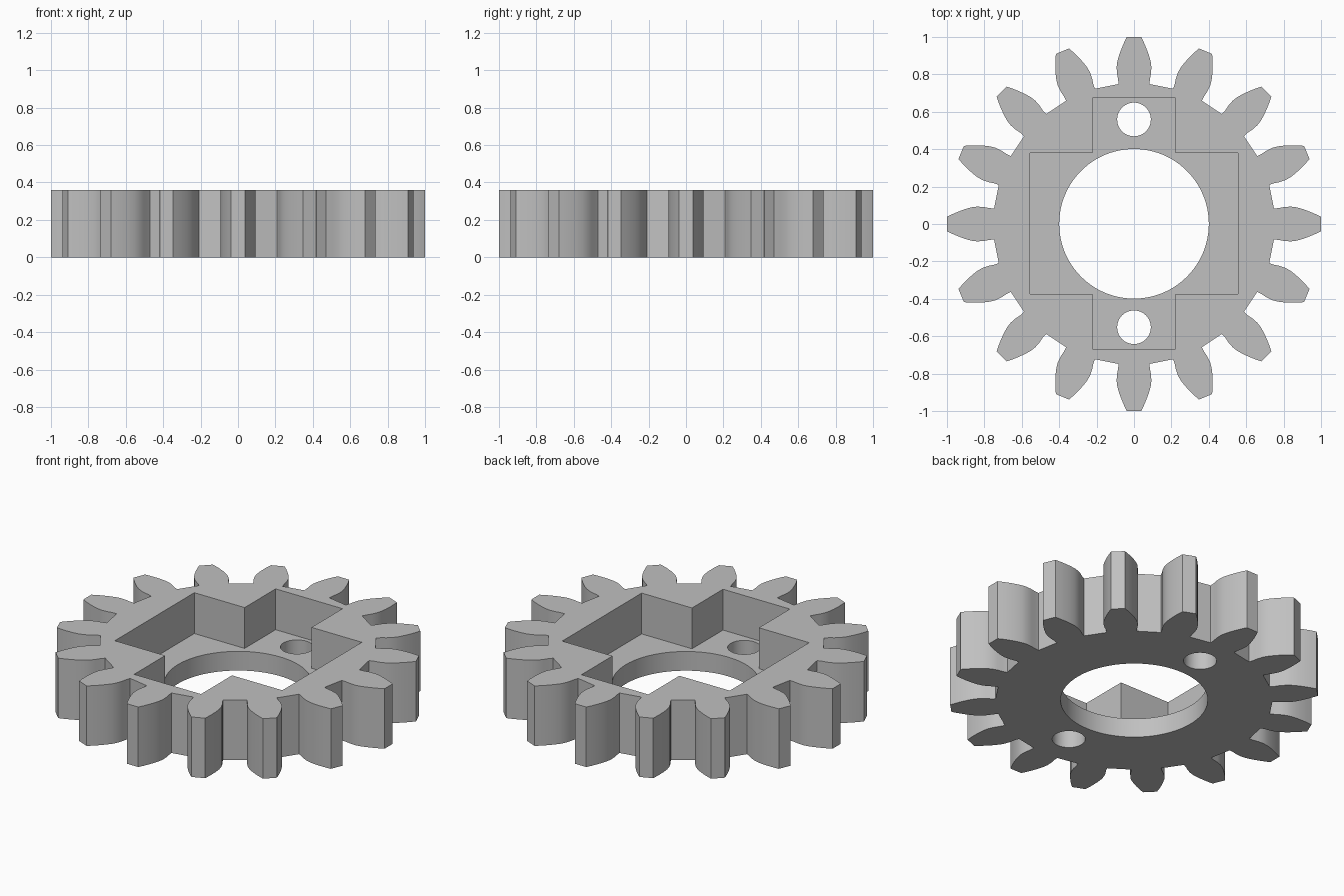
import bpy, bmesh
from math import cos, sin, pi, radians, atan2, hypot

if "Cube" in bpy.data.objects:
    bpy.data.objects.remove(bpy.data.objects["Cube"])

HEIGHT, FLOOR, TEETH = 0.36, 0.115, 16

grey = bpy.data.materials.new("plain grey")
grey.use_nodes = True
grey.diffuse_color = (0.53, 0.53, 0.53, 1)
grey.node_tree.nodes["Principled BSDF"].inputs["Base Color"].default_value = (0.53, 0.53, 0.53, 1)


def prism(name, outline, bottom, top):
    """Extrude a counter-clockwise outline into a solid."""
    bm = bmesh.new()
    base = bm.faces.new([bm.verts.new((x, y, bottom)) for x, y in outline])
    result = bmesh.ops.extrude_face_region(bm, geom=[base], use_keep_orig=True)
    verts = [v for v in result["geom"] if isinstance(v, bmesh.types.BMVert)]
    bmesh.ops.translate(bm, verts=verts, vec=(0, 0, top - bottom))
    bmesh.ops.recalc_face_normals(bm, faces=bm.faces)
    mesh = bpy.data.meshes.new(name)
    bm.to_mesh(mesh)
    bm.free()
    mesh.materials.append(grey)
    obj = bpy.data.objects.new(name, mesh)
    bpy.context.collection.objects.link(obj)
    return obj


def circle(radius, cy, sides):
    return [(radius * cos(2 * pi * i / sides), cy + radius * sin(2 * pi * i / sides))
            for i in range(sides)]


# Tooth flank as (distance from centre, half width), root to tip, mirrored
flank = [(0.748, 0.083), (0.775, 0.085), (0.805, 0.091), (0.84, 0.093), (0.87, 0.089),
         (0.905, 0.079), (0.94, 0.066), (0.97, 0.053), (1.0, 0.038)]
tooth = [(r, -w) for r, w in flank] + [(r, w) for r, w in reversed(flank)]
outline = []
for i in range(TEETH):
    a = 2 * pi * i / TEETH
    outline += [(x * cos(a) - y * sin(a), x * sin(a) + y * cos(a)) for x, y in tooth]
gear = prism("gear_wheel", outline, 0, HEIGHT)

# Cross-shaped pocket open at the top
ARM_X, ARM_Y, SIDE_Y, SIDE_X = 0.556, 0.671, 0.377, 0.222
quarter = [(ARM_X, SIDE_Y), (SIDE_X, SIDE_Y), (SIDE_X, ARM_Y)]
cross = []
for sx, sy in ((1, 1), (-1, 1), (-1, -1), (1, -1)):
    corner = quarter if sx * sy > 0 else quarter[::-1]
    cross += [(sx * x, sy * y + 0.003) for x, y in corner]
cutters = [prism("pocket_cutter", cross, FLOOR, HEIGHT + 0.2)]

# Centre bore and two pin holes
cutters.append(prism("bore_cutter", circle(0.4, 0.001, 96), -0.2, HEIGHT + 0.4))
for cy in (0.559, -0.552):
    cutters.append(prism("pin_hole_cutter", circle(0.09, cy, 48), -0.2, HEIGHT + 0.4))

bpy.ops.object.select_all(action="DESELECT")
gear.select_set(True)
bpy.context.view_layer.objects.active = gear
for cutter in cutters:
    cutter.hide_render = True
    cut = gear.modifiers.new(cutter.name, "BOOLEAN")
    cut.operation = "DIFFERENCE"
    cut.solver = "EXACT"
    cut.object = cutter
    bpy.ops.object.modifier_apply(modifier=cut.name)
    bpy.data.objects.remove(cutter)

bpy.ops.object.shade_smooth_by_angle(angle=radians(25))
